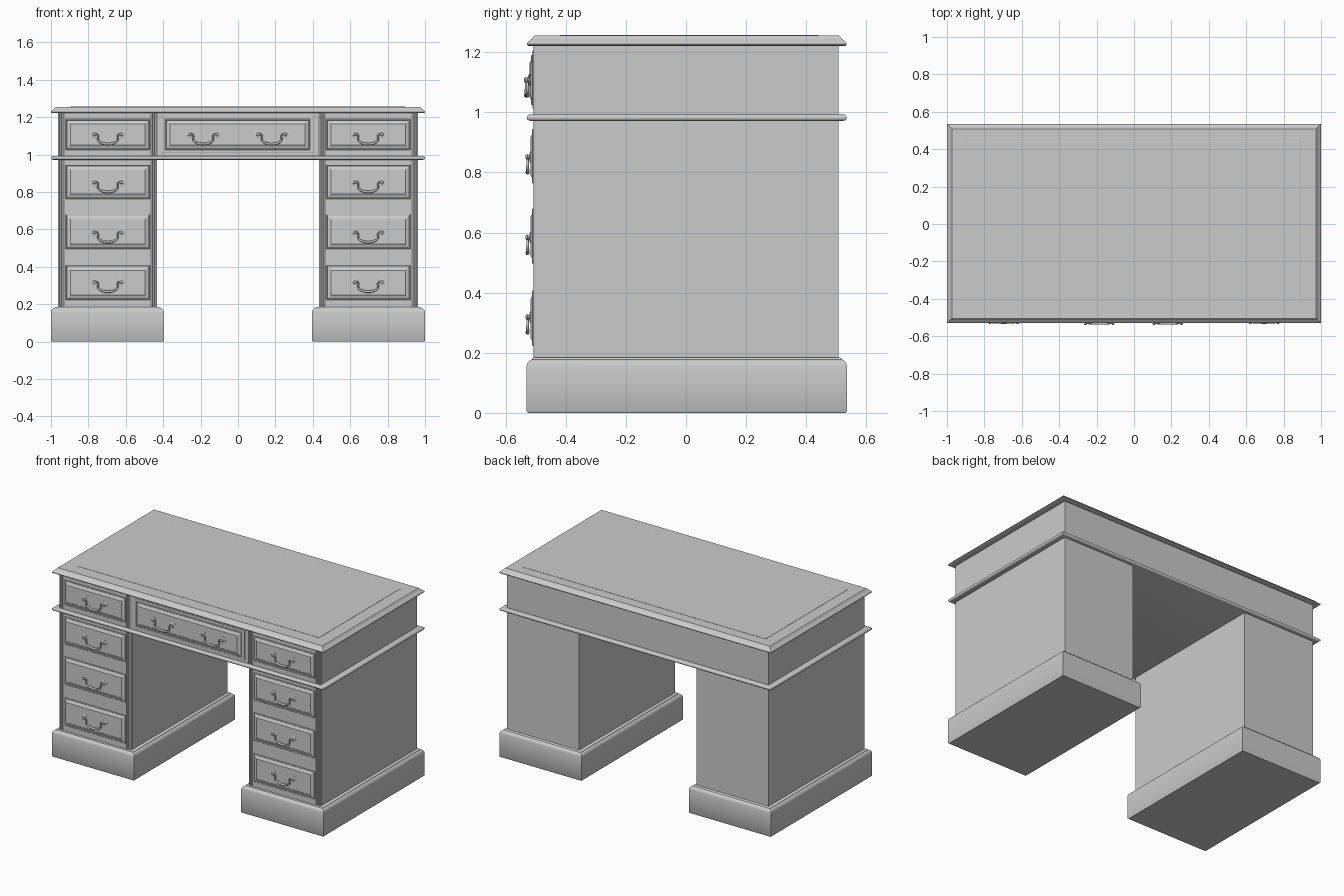
import bpy, bmesh, math
from mathutils import Vector

if "Cube" in bpy.data.objects:
    bpy.data.objects.remove(bpy.data.objects["Cube"])


def loft(name, a0, a1, b0, b1, profile, front=False, smooth=False):
    """Stack rectangles inset by profile[(inset, height)]; front=True stacks along -y."""
    bm = bmesh.new()
    rings = []
    for i, h in profile:
        pts = [(a0 + i, b0 + i), (a1 - i, b0 + i), (a1 - i, b1 - i), (a0 + i, b1 - i)]
        rings.append([bm.verts.new((u, -h, v) if front else (u, v, h)) for u, v in pts])
    for lo, hi in zip(rings, rings[1:]):
        for k in range(4):
            bm.faces.new((lo[k], lo[(k + 1) % 4], hi[(k + 1) % 4], hi[k]))
    bm.faces.new(rings[0])
    bm.faces.new(rings[-1])
    return finish(bm, name, smooth)


def finish(bm, name, smooth=False):
    bmesh.ops.recalc_face_normals(bm, faces=bm.faces)
    me = bpy.data.meshes.new(name)
    bm.to_mesh(me)
    bm.free()
    ob = bpy.data.objects.new(name, me)
    bpy.context.collection.objects.link(ob)
    if smooth:
        bpy.ops.object.select_all(action='DESELECT')
        ob.select_set(True)
        bpy.context.view_layer.objects.active = ob
        bpy.ops.object.shade_smooth_by_angle(angle=math.radians(40))
    return ob


def tube(bm, path, radii, sides=10):
    """Sweep a circle along a path of vectors."""
    rings = []
    for j, p in enumerate(path):
        t = (path[min(j + 1, len(path) - 1)] - path[max(j - 1, 0)]).normalized()
        ref = Vector((0, 1, 0)) if abs(t.y) < 0.9 else Vector((1, 0, 0))
        n = t.cross(ref).normalized()
        b = t.cross(n)
        rings.append([bm.verts.new(p + radii[j] * (math.cos(q) * n + math.sin(q) * b))
                      for q in [2 * math.pi * k / sides for k in range(sides)]])
    for lo, hi in zip(rings, rings[1:]):
        for k in range(sides):
            bm.faces.new((lo[k], lo[(k + 1) % sides], hi[(k + 1) % sides], hi[k]))
    bm.faces.new(rings[0])
    bm.faces.new(rings[-1])


def spline(pts, steps=6):
    """Catmull-Rom curve through the points."""
    p = [pts[0]] + pts + [pts[-1]]
    out = []
    for i in range(1, len(p) - 2):
        a, b, c, d = p[i - 1:i + 3]
        for s in range(steps):
            t = s / steps
            out.append(0.5 * (2 * b + (c - a) * t + (2 * a - 5 * b + 4 * c - d) * t * t
                              + (3 * b - a - 3 * c + d) * t ** 3))
    return out + [pts[-1]]


def handle(name, x, y, z):
    """Swan-neck drop handle: two rosettes with posts and a hanging bail."""
    bm = bmesh.new()
    for s in (-1, 1):
        prof = [(0.019, 0.002), (0.019, -0.002), (0.013, -0.004), (0.007, -0.005),
                (0.006, -0.009), (0.009, -0.012), (0.008, -0.016), (0.004, -0.018)]
        tube(bm, [Vector((x + s * 0.073, y + d, z)) for r, d in prof], [r for r, d in prof], 16)
    half = [(0.076, -0.002), (0.062, 0.002), (0.052, -0.008), (0.053, -0.026),
            (0.044, -0.041), (0.022, -0.050)]
    pts = [(-u, v) for u, v in half] + [(0, -0.052)] + half[::-1]
    path = spline([Vector((x + u, y - 0.011, z + v)) for u, v in pts])
    n = len(path) - 1
    tube(bm, path, [0.0038 + 0.0030 * math.sin(math.pi * j / n) ** 4 for j in range(len(path))])
    finish(bm, name, True)


def drawer(name, x0, x1, z0, z1, y):
    """Beaded drawer front with a raised field."""
    loft(name, x0, x1, z0, z1,
         [(0, y - 0.004), (0, y + 0.003), (0.002, y + 0.005), (0.005, y + 0.005), (0.007, y + 0.002),
          (0.009, y + 0.002), (0.024, y + 0.008), (0.026, y + 0.010)], front=True)


FRONT, BACK = 0.507, 0.507
RX = 0.963          # outer side of the carcass
WAIST0, WAIST1, TOP0 = 0.972, 0.993, 1.223

# Top slab with moulded edge, and leather writing surface
loft("desk_top", -1, 1, -0.53, 0.535,
     [(0.006, 1.221), (0.001, 1.224), (0, 1.228), (0.004, 1.234), (0.017, 1.245),
      (0.022, 1.252), (0.026, 1.255)])
loft("leather_inset", -0.895, 0.892, -0.42, 0.44, [(0, 1.25), (0, 1.2565), (0.001, 1.257)])

# Waist moulding with bullnose edge
c, r = (WAIST0 + WAIST1) / 2, (WAIST1 - WAIST0) / 2
loft("waist_moulding", -1, 1, -0.53, 0.535,
     [(r - r * math.cos(a), c + r * math.sin(a))
      for a in [math.radians(-90 + 22.5 * k) for k in range(9)]], smooth=True)

# Upper carcass, set back behind the reeded stiles
loft("upper_carcass", -RX, RX, -0.499, BACK, [(0, WAIST1 - 0.005), (0, TOP0)])

# Central frieze and wide drawer
loft("centre_frieze", -0.433, 0.433, -FRONT, -0.49, [(0, WAIST1 - 0.005), (0, TOP0)])
loft("centre_drawer_frame", -0.405, 0.405, 1.012, 1.205,
     [(0, 0.50), (0, 0.510), (0.002, 0.511)], front=True)
drawer("centre_drawer", -0.39, 0.385, 1.025, 1.19, 0.511)
for hx in (-0.186, 0.18):
    handle("centre_drawer_handle", hx, -0.521, 1.108)

# Drawer rows: bottom, top, handle height
ROWS = [(0.222, 0.407, 0.319), (0.495, 0.680, 0.584), (0.763, 0.945, 0.852), (1.025, 1.19, 1.108)]

for s, side in ((-1, "left"), (1, "right")):
    def span(a, b):
        return sorted((s * a, s * b))

    # Plinth with coved top
    loft(side + "_plinth", *span(0.395, 1), -0.53, 0.535,
         [(0.004, 0), (0, 0.005), (0, 0.158), (0.003, 0.167), (0.010, 0.174), (0.016, 0.178),
          (0.018, 0.178), (0.020, 0.182), (0.025, 0.185)], smooth=True)

    # Pedestal body
    loft(side + "_pedestal", *span(0.433, RX), -0.499, BACK, [(0, 0.17), (0, WAIST0 + 0.005)])

    for z0, z1, level in ((0.18, WAIST0 + 0.005, "lower"), (WAIST1 - 0.005, TOP0, "upper")):
        # Face frame behind the drawers
        loft(f"{side}_{level}_face_frame", *span(0.467, 0.929), -FRONT, -0.49, [(0, z0), (0, z1)])
        # Reeded stiles
        bm = bmesh.new()
        for xs in (0.433, 0.930):
            for k in range(3):
                x = s * (xs + 0.0055 + 0.011 * k)
                tube(bm, [Vector((x, -0.5015, z0)), Vector((x, -0.5015, z1))], [0.0055] * 2, 12)
        finish(bm, f"{side}_{level}_reeded_stiles", True)

    # Drawers and handles
    for n, (z0, z1, hz) in enumerate(ROWS, 1):
        drawer(f"{side}_drawer_{n}", *span(0.471, 0.922), z0, z1, FRONT)
        handle(f"{side}_drawer_handle_{n}", s * 0.696, -0.516, hz)
